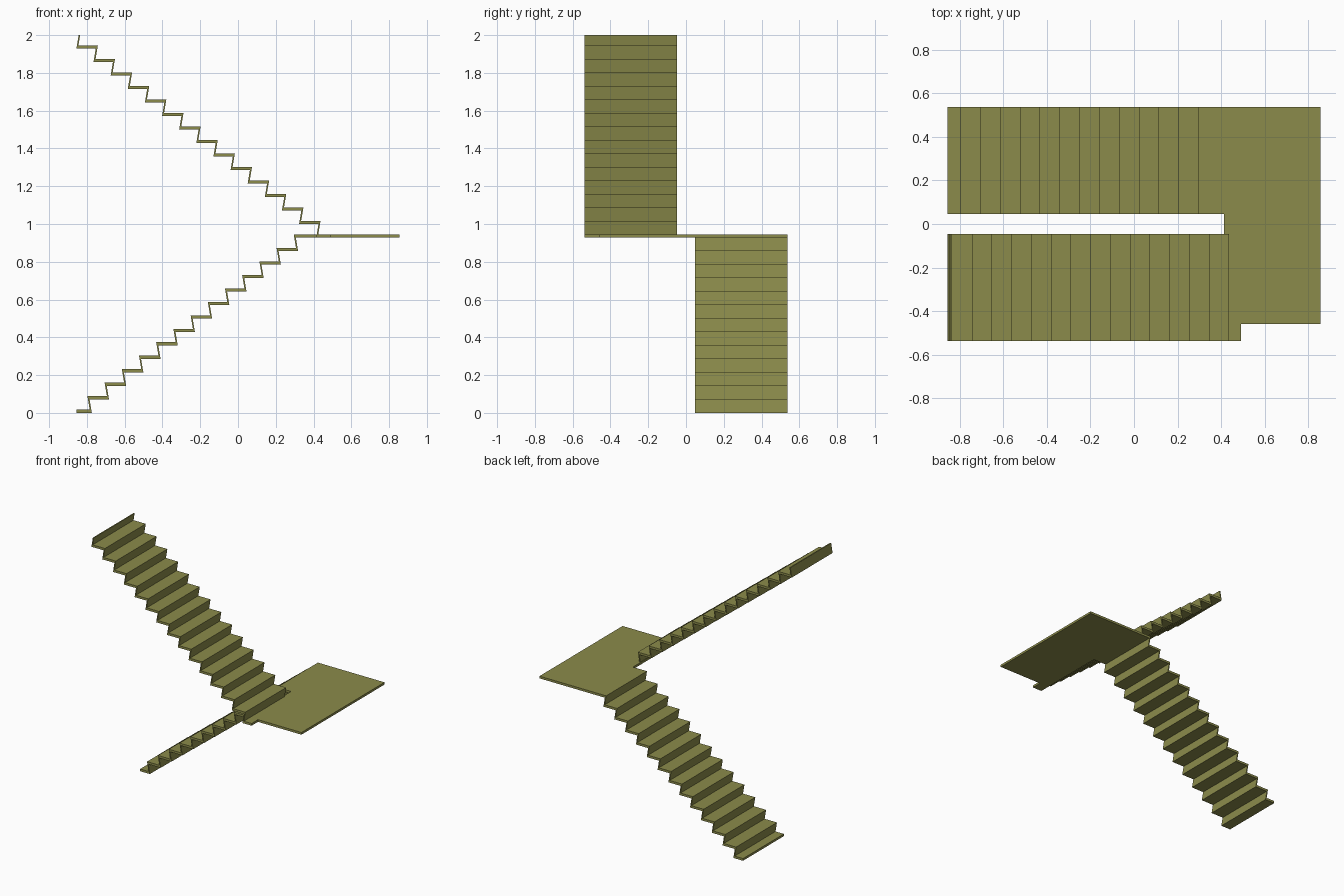
import bpy, bmesh

if "Cube" in bpy.data.objects:
    bpy.data.objects.remove(bpy.data.objects["Cube"])

RISE, THICK = 0.0714, 0.017      # step height, tread thickness
LEAN, RISER = 0.012, 0.011       # riser slant, riser thickness
LAND = 13 * RISE                 # underside of landing
Y0, Y1 = 0.047, 0.537            # inner and outer flight edges

mat = bpy.data.materials.new("olive")
mat.diffuse_color = (0.26, 0.26, 0.07, 1)
mat.use_nodes = True
mat.node_tree.nodes["Principled BSDF"].inputs["Base Color"].default_value = mat.diffuse_color


def finish(bm, name):
    bmesh.ops.recalc_face_normals(bm, faces=bm.faces)
    me = bpy.data.meshes.new(name)
    bm.to_mesh(me)
    bm.free()
    me.materials.append(mat)
    bpy.context.collection.objects.link(bpy.data.objects.new(name, me))


def folded_strip(name, top, bottom, ya, yb):
    """Solid folded plate between matching upper and lower (x, z) profiles."""
    bm = bmesh.new()
    rows = [[bm.verts.new((x, y, z)) for x, z in line]
            for line, y in ((top, ya), (bottom, ya), (bottom, yb), (top, yb))]
    for i in range(len(top) - 1):
        for a in range(4):
            p, q = rows[a], rows[(a + 1) % 4]
            bm.faces.new((p[i], p[i + 1], q[i + 1], q[i]))
    for end in (0, -1):
        bm.faces.new([r[end] for r in rows])
    finish(bm, name)


# Lower flight climbs toward +x, ending flush with the landing
top, bottom = [(-0.855, THICK)], [(-0.855, 0)]
for i in range(13):
    n, z = -0.797 + 0.091 * i, RISE * i
    top += [(n + LEAN, z + THICK), (n, z + RISE + THICK)]
    bottom += [(n + LEAN + RISER, z), (n + RISER, z + RISE)]
top.append((0.413, LAND + THICK))
bottom.append((0.413, LAND))
folded_strip("lower_flight", top, bottom, Y0, Y1)

# Upper flight climbs back toward -x, ending with a bare riser
top, bottom = [], []
for i in range(15):
    n, z = 0.437 - 0.0907 * i, LAND + RISE * i
    top += [(n - LEAN, z + THICK), (n, z + RISE + THICK)]
    bottom += [(n - LEAN - RISER, z), (n - RISER, z + RISE)]
cut = LEAN * THICK / RISE
bottom[0] = (bottom[0][0] + cut, LAND + THICK)
top[-1] = (top[-1][0] - cut, 2.0)
bottom[-1] = (bottom[-1][0], 2.0)
folded_strip("upper_flight", top, bottom, -Y1, -Y0)

# Landing plate, including the first tread of the upper flight
outline = [(0.413, -Y1), (0.49, -Y1), (0.49, -0.46), (0.855, -0.46),
           (0.855, Y1), (0.413, Y1)]
bm = bmesh.new()
face = bm.faces.new([bm.verts.new((x, y, LAND)) for x, y in outline])
ext = bmesh.ops.extrude_face_region(bm, geom=[face], use_keep_orig=True)
bmesh.ops.translate(bm, vec=(0, 0, THICK),
                    verts=[v for v in ext["geom"] if isinstance(v, bmesh.types.BMVert)])
finish(bm, "landing")
